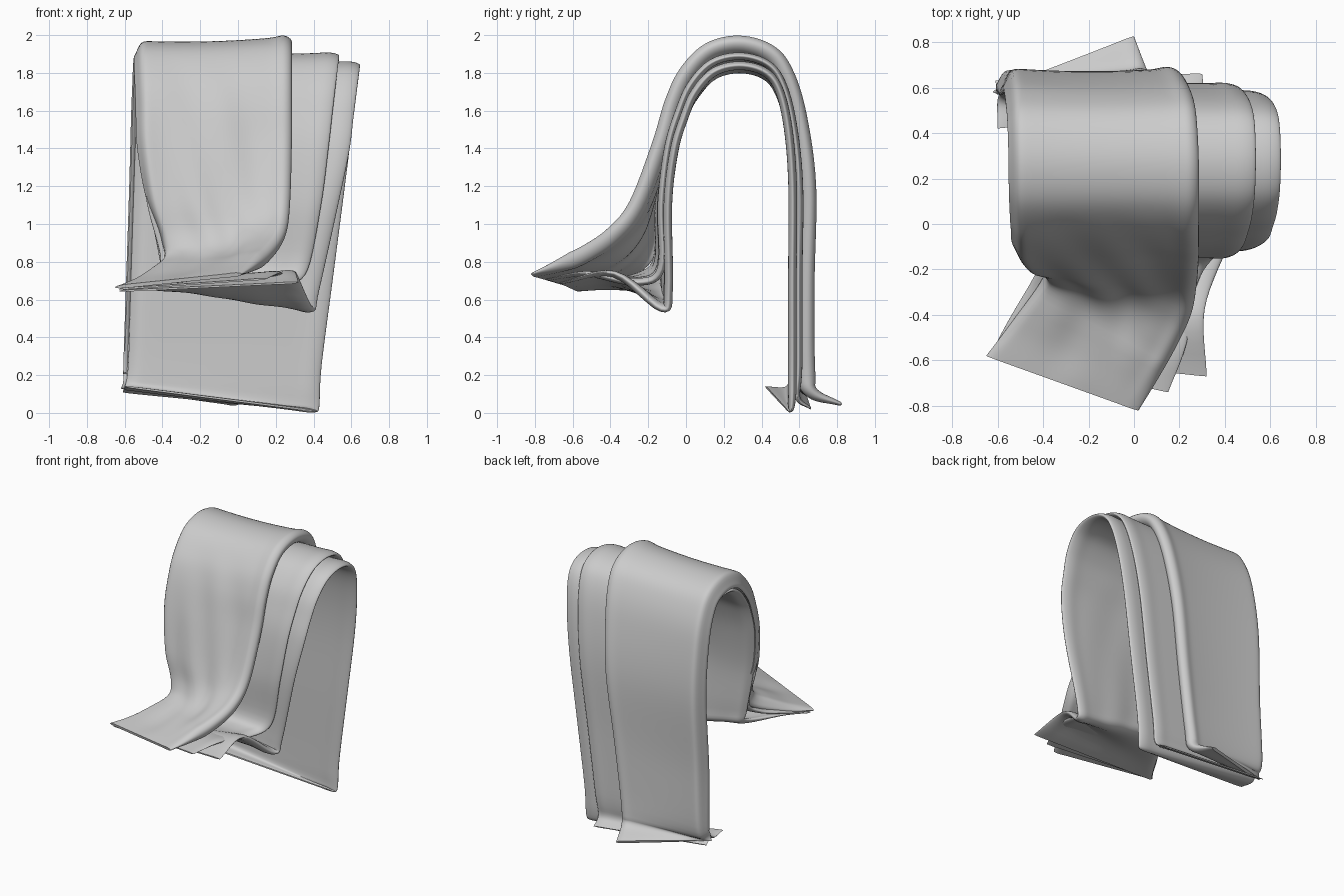
import bpy, bmesh, math
from mathutils import Vector

if "Cube" in bpy.data.objects:
    bpy.data.objects.remove(bpy.data.objects["Cube"])

# Shared arch path: (y, z, outward spread factor), back bottom to front
ARCH = [(0.55, 0.25, .66), (0.55, 0.7, .66), (0.55, 1.2, .72), (0.53, 1.5, .75), (0.485, 1.7, .82),
        (0.41, 1.79, .92), (0.28, 1.82, 1), (0.15, 1.785, 1), (0.055, 1.68, .95), (0.0, 1.55, .85),
        (-0.05, 1.38, .72)]


def catmull(pts, n):
    """Smooth curve through points with n steps per span."""
    p = [2 * pts[0] - pts[1]] + pts + [2 * pts[-1] - pts[-2]]
    out = []
    for i in range(1, len(p) - 2):
        for k in range(n):
            t = k / n
            a, b, c, d = p[i - 1:i + 3]
            out.append(0.5 * (2 * b + (c - a) * t + (2 * a - 5 * b + 4 * c - d) * t * t
                              + (3 * b - a - 3 * c + d) * t ** 3))
    return out + [pts[-1].copy()]


def arch_edges(offset, x_left, x_right, front_slant):
    left, right = [], []
    for i, (y, z, f) in enumerate(ARCH):
        n = Vector((0, y - 0.28, max(z - 1.25, 0) * 1.1)).normalized() * offset * f
        drop = (1.85 - z) / 1.85
        side, slant = (-0.06, 0.24) if i < 6 else (0.08, front_slant)
        low = Vector((0, 0, -0.025 if 3 < i < 9 else 0))
        left.append(Vector((x_left + side * drop, y, z)) + n + low)
        right.append(Vector((x_right - slant * drop, y, z)) + n)
    return left, right


def cloth_layer(name, offset, x_range, slant, thick, hem, front, wrinkle, sag_depth, wrap):
    """Lofts a padded sheet between two edge curves; hem/front hold (left, right) points."""
    l, r = arch_edges(offset, *x_range, slant)
    l = [Vector(a) for a, b in hem] + l + [Vector(a) for a, b in front]
    r = [Vector(b) for a, b in hem] + r + [Vector(b) for a, b in front]
    L, R = catmull(l, 6), catmull(r, 6)
    nv, nu = len(L), 48
    us = [0.5 - 0.5 * math.cos(math.pi * i / nu) for i in range(nu + 1)]
    grid = [[L[j].lerp(R[j], u) for u in us] for j in range(nv)]

    def normal(j, i):
        dv = grid[min(j + 1, nv - 1)][i] - grid[max(j - 1, 0)][i]
        du = grid[j][min(i + 1, nu)] - grid[j][max(i - 1, 0)]
        return dv.cross(du).normalized()

    bm = bmesh.new()
    rings = []
    for j in range(nv):
        top, bot = [], []
        v = j / (nv - 1)
        end = min(1, 0.25 + min(j, nv - 1 - j) / 12)
        fade = min(1, v * 6) * min(1, (1 - v) * 5)
        amp = wrinkle * max(0, min(1, (v - 0.55) / 0.2)) * min(1, (1 - v) * 8)
        for i, u in enumerate(us):
            n = normal(j, i)
            c = grid[j][i].copy()
            # soft hanging folds, sagging middle and left edge wrapped over
            shift = amp * (math.sin(u * 9 + v * 14) + 0.6 * math.sin(u * 19 - v * 23)) * math.sin(math.pi * u)
            shift -= sag_depth * math.sin(math.pi * u) ** 0.6 * fade
            shift -= wrap * math.exp(-(u / 0.035) ** 2) * fade
            c += n * shift
            h = thick / 2 * end * max(0, 1 - abs(2 * u - 1) ** 14) ** 0.5
            h *= 1 + 0.25 * math.exp(-((u - 0.95) / 0.05) ** 2)
            top.append(bm.verts.new(c + n * h))
            if 0 < i < nu:
                bot.append(bm.verts.new(c - n * h))
        rings.append(top + bot[::-1])
    m = len(rings[0])
    for a, b in zip(rings, rings[1:]):
        for k in range(m):
            bm.faces.new((a[k], a[(k + 1) % m], b[(k + 1) % m], b[k]))
    # end caps as quad strips
    for g in (rings[0], rings[-1]):
        for i in range(nu):
            q = [g[i], g[i + 1], g[(m - i - 1) % m], g[(m - i) % m]]
            bm.faces.new(list(dict.fromkeys(q)))
    bmesh.ops.recalc_face_normals(bm, faces=bm.faces)
    for v in bm.verts:
        v.co.z = max(v.co.z, 0)
    me = bpy.data.meshes.new(name)
    bm.to_mesh(me)
    bm.free()
    ob = bpy.data.objects.new(name, me)
    bpy.context.collection.objects.link(ob)
    bpy.context.view_layer.objects.active = ob
    ob.select_set(True)
    bpy.ops.object.shade_smooth_by_angle(angle=math.radians(50))
    ob.select_set(False)


# Inner layer: widest, hem tucked inwards
cloth_layer("inner_cloth_layer", 0.02, (-0.53, 0.65), 0.24, 0.04,
            [((-.60, .42, .14), (.41, .54, .01)), ((-.60, .54, .14), (.43, .56, .03))],
            [((-.47, -.11, 1.1), (.53, -.095, 1.1)), ((-.41, -.12, .78), (.43, -.09, .65)),
             ((-.40, -.15, .68), (.40, -.13, .55)), ((-.54, -.42, .66), (.31, -.38, .74)),
             ((-.63, -.57, .645), (.32, -.67, .69))], 0.004, 0, -0.02)

# Middle layer
cloth_layer("middle_cloth_layer", 0.07, (-0.54, 0.54), 0.24, 0.035,
            [((-.61, .63, .11), (.30, .66, .02)), ((-.60, .58, .15), (.31, .59, .08))],
            [((-.48, -.15, 1.1), (.44, -.13, 1.1)), ((-.41, -.16, .82), (.37, -.13, .76)),
             ((-.45, -.25, .73), (.28, -.26, .69)), ((-.55, -.42, .68), (.23, -.53, .74)),
             ((-.63, -.57, .655), (.15, -.74, .71))], 0.003, 0, 0)

# Outer layer: full rolled edge, folds and front corner spreading forward
cloth_layer("outer_cloth_layer", 0.142, (-0.555, 0.285), 0.0, 0.08,
            [((-.62, .58, .13), (.00, .825, .045)), ((-.61, .60, .16), (.06, .67, .11))],
            [((-.49, -.19, 1.13), (.275, -.27, 1.1)), ((-.42, -.20, .92), (.25, -.40, .95)),
             ((-.41, -.25, .80), (.18, -.55, .85)), ((-.53, -.42, .71), (.10, -.69, .785)),
             ((-.65, -.58, .665), (.02, -.82, .735))], 0.012, 0.022, 0.06)
